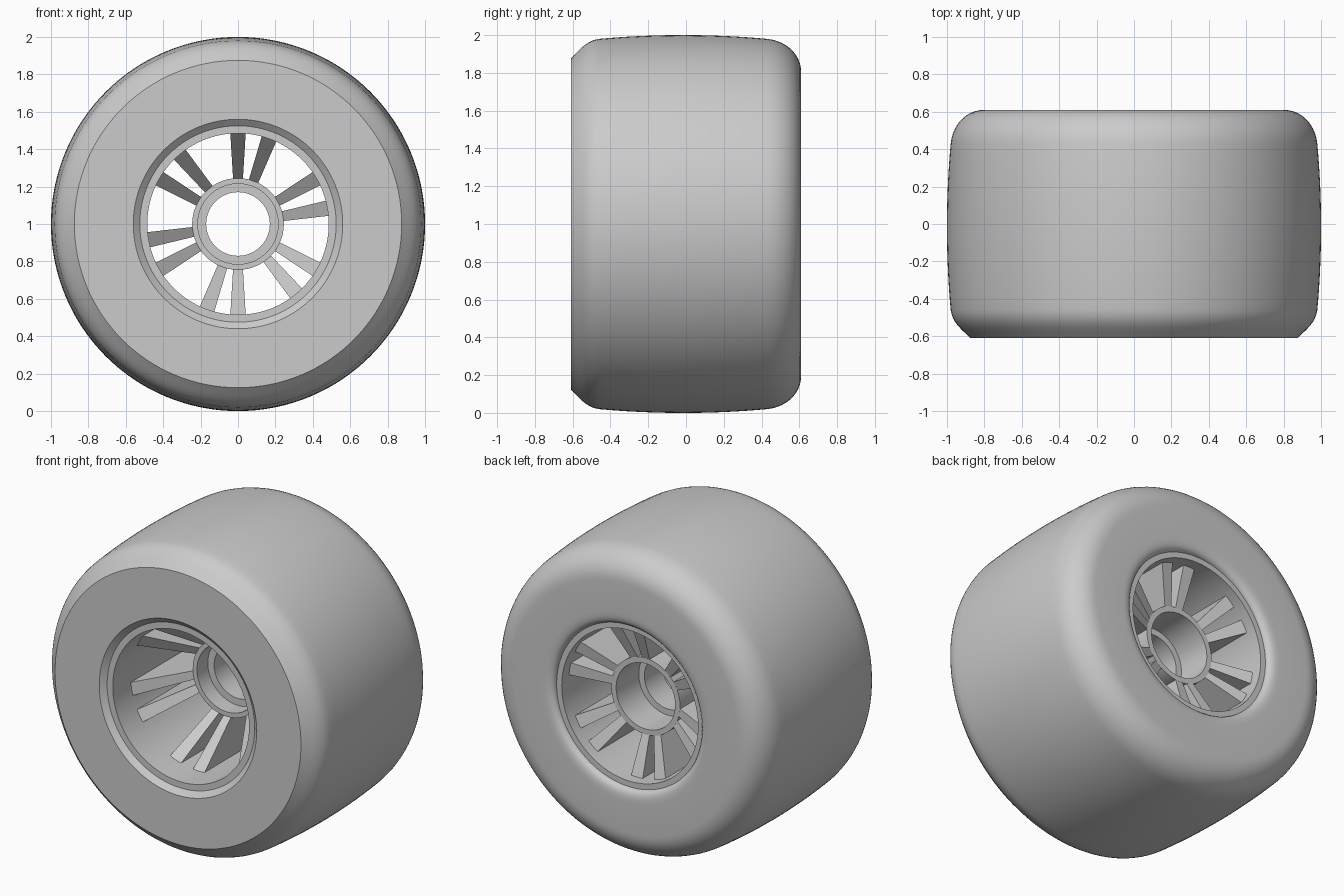
import bpy, bmesh, math
from mathutils import Vector, Matrix
from mathutils.geometry import interpolate_bezier

cube = bpy.data.objects.get("Cube")
if cube:
    bpy.data.objects.remove(cube, do_unlink=True)

GREY = (0.6, 0.6, 0.6, 1)
grey = bpy.data.materials.new("plain grey")
grey.use_nodes = True
grey.diffuse_color = GREY
grey.node_tree.nodes["Principled BSDF"].inputs["Base Color"].default_value = GREY

CENTRE = Vector((0, 0, 1))


def finish(bm, name):
    bmesh.ops.recalc_face_normals(bm, faces=bm.faces)
    mesh = bpy.data.meshes.new(name)
    bm.to_mesh(mesh)
    bm.free()
    mesh.materials.append(grey)
    obj = bpy.data.objects.new(name, mesh)
    obj.location = CENTRE
    bpy.context.collection.objects.link(obj)
    return obj


def smooth(obj):
    bpy.ops.object.select_all(action="DESELECT")
    obj.select_set(True)
    bpy.context.view_layer.objects.active = obj
    bpy.ops.object.shade_smooth_by_angle(angle=math.radians(30))


def lathe(name, profile, steps=128):
    """Turn a closed (radius, y) outline around the axle."""
    bm = bmesh.new()
    rings = []
    for i in range(steps):
        turn = Matrix.Rotation(math.tau * i / steps, 3, "Y")
        rings.append([bm.verts.new(turn @ Vector((r, y, 0))) for r, y in profile])
    n = len(profile)
    for i, ring in enumerate(rings):
        after = rings[(i + 1) % steps]
        for j in range(n):
            k = (j + 1) % n
            bm.faces.new((ring[j], ring[k], after[k], after[j]))
    obj = finish(bm, name)
    smooth(obj)
    return obj


def curve(a, b, c, d, count=10):
    points = [Vector((*p, 0)) for p in (a, b, c, d)]
    return [(p.x, p.y) for p in interpolate_bezier(*points, count)]


# Tyre: flat front face, bevelled front shoulder, crowned tread, round back shoulder
front_shoulder = curve((0.875, -0.61), (0.925, -0.56), (0.97, -0.53), (0.98, -0.46))
tread = curve((0.98, -0.46), (1.007, -0.17), (1.007, 0.14), (0.98, 0.43), 17)
back_shoulder = curve((0.98, 0.43), (0.97, 0.53), (0.90, 0.61), (0.80, 0.61), 12)
back_lip = curve((0.60, 0.61), (0.55, 0.61), (0.52, 0.60), (0.52, 0.56), 8)
lathe("tyre", [(0.50, -0.5), (0.52, -0.575), (0.56, -0.61)] + front_shoulder
      + tread[1:] + back_shoulder[1:] + back_lip + [(0.50, 0.5)])

# Rim barrel
lathe("rim", [(0.485, -0.58), (0.525, -0.58), (0.525, 0.57), (0.485, 0.57)])

# Hub with a bearing seat at each end
lathe("hub", [(0.245, -0.11), (0.245, 0.41), (0.21, 0.41), (0.21, 0.18),
              (0.17, 0.18), (0.17, 0.0), (0.215, 0.0), (0.215, -0.11)])

# Deep tapered spokes in six pairs: radius, half width, front and back depth
INNER = (0.235, 0.026, -0.1, 0.406)
OUTER = (0.50, 0.042, -0.417, 0.505)
bm = bmesh.new()
for pair in range(6):
    for angle in (30, 10):
        turn = Matrix.Rotation(-math.radians(angle + 60 * pair), 3, "Y")
        ends = []
        for r, w, front, back in (INNER, OUTER):
            corners = ((front, -w), (front, w), (back, w), (back, -w))
            ends.append([bm.verts.new(turn @ Vector((r, y, z))) for y, z in corners])
        low, high = ends
        bm.faces.new(low)
        bm.faces.new(high)
        for j in range(4):
            k = (j + 1) % 4
            bm.faces.new((low[j], low[k], high[k], high[j]))
finish(bm, "spokes")
